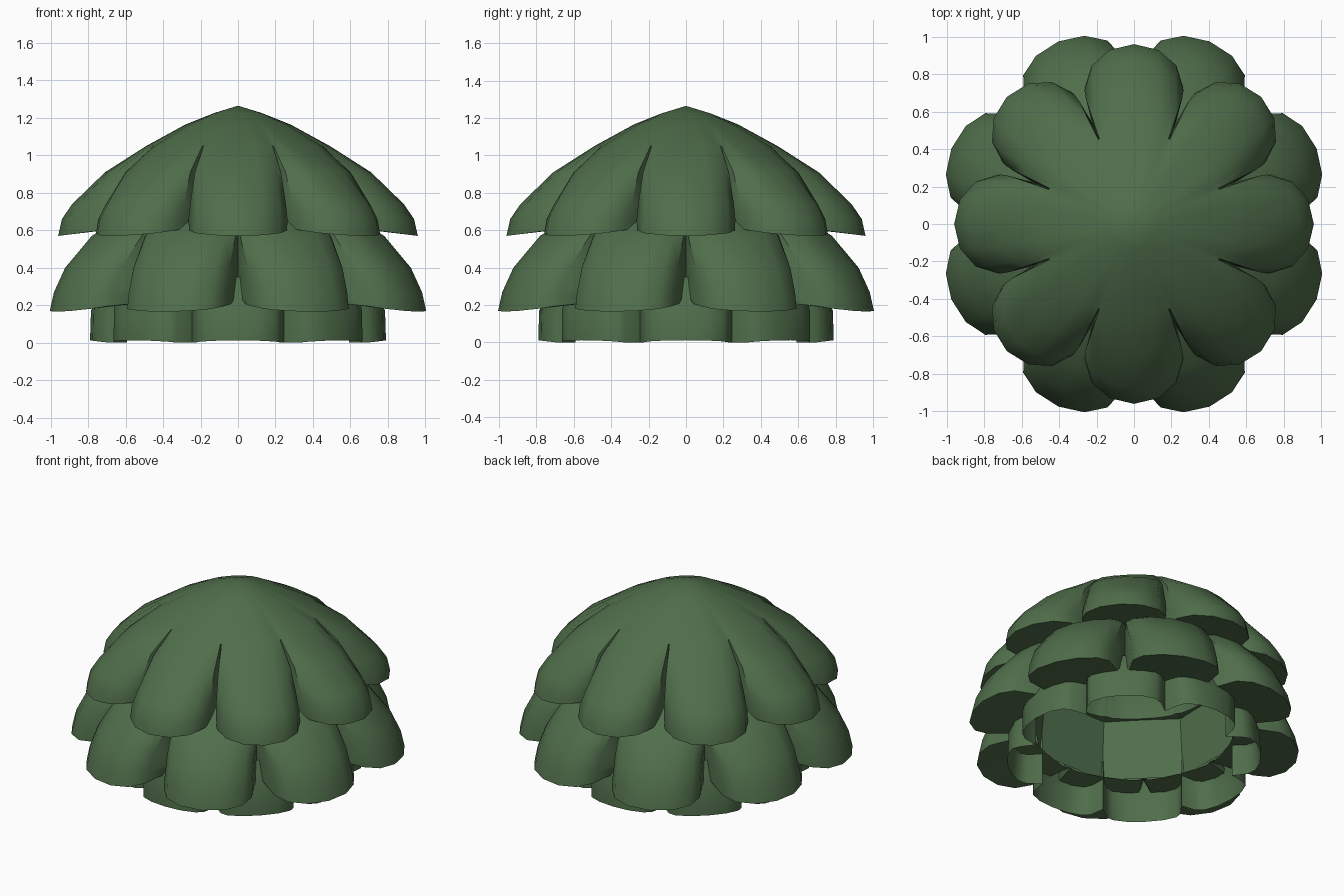
import bpy, bmesh, math
from math import sin, cos, pi
from mathutils import Vector, Matrix

cube = bpy.data.objects.get("Cube")
if cube:
    bpy.data.objects.remove(cube)

green = bpy.data.materials.new("leaf_green")
green.use_nodes = True
GREEN = (0.08, 0.155, 0.07, 1)
green.diffuse_color = GREEN
bsdf = green.node_tree.nodes["Principled BSDF"]
bsdf.inputs["Base Color"].default_value = GREEN
bsdf.inputs["Roughness"].default_value = 0.8

PETALS = 8
STEP = 2 * pi / PETALS
ARC = 6  # segments across one petal


def circle(z, r):
    """Plain round ring described as a ring without notches."""
    return (z, r, r * 0.375, r * 0.924, r, 0, 0)


def octagon(z, r):
    """Flat-sided ring with its corners at the notches."""
    return (z, r * 0.924, r * 0.375, r * 0.924, r, 0, 0)


def petal_ring(z, tip, half_width, shoulder, valley, droop, lift, turn):
    """Scalloped ring: rounded petals with a notch point between neighbours."""
    points = []
    for p in range(PETALS):
        spin = Matrix.Rotation(p * STEP + turn, 3, 'Z')
        for i in range(ARC + 1):
            a = -pi / 2 + pi * i / ARC
            local = Vector((shoulder + (tip - shoulder) * cos(a),
                            half_width * sin(a), z + droop * (1 - cos(a))))
            points.append(spin @ local)
        points.append(spin @ Vector((valley * cos(STEP / 2), valley * sin(STEP / 2), z + lift)))
    return points


def build_tier(name, rings, turn):
    """Skin consecutive rings into one tier of petals."""
    bm = bmesh.new()
    loops = [[bm.verts.new(p) for p in petal_ring(*ring, turn)] for ring in rings]
    for upper, lower in zip(loops, loops[1:]):
        n = len(upper)
        for i in range(n):
            j = (i + 1) % n
            bm.faces.new((upper[i], lower[i], lower[j], upper[j]))
    bmesh.ops.remove_doubles(bm, verts=bm.verts, dist=0.002)
    mesh = bpy.data.meshes.new(name)
    bm.to_mesh(mesh)
    bm.free()
    mesh.materials.append(green)
    obj = bpy.data.objects.new(name, mesh)
    bpy.context.collection.objects.link(obj)
    bpy.ops.object.select_all(action='DESELECT')
    obj.select_set(True)
    bpy.context.view_layer.objects.active = obj
    bpy.ops.object.shade_smooth_by_angle(angle=math.radians(38))


# Ring values: height, tip, half width, shoulder, valley, edge droop, valley lift
build_tier("top_petals", [
    circle(1.265, 0), circle(1.225, 0.13), circle(1.165, 0.28), circle(1.05, 0.49),
    (0.91, 0.71, 0.23, 0.59, 0.55, 0, 0),
    (0.74, 0.885, 0.256, 0.665, 0.58, 0, 0),
    (0.66, 0.94, 0.264, 0.71, 0.59, 0, 0),
    (0.57, 0.96, 0.262, 0.73, 0.60, 0.03, 0.05),
    # underside ledge and hollow inside
    circle(0.62, 0.56), circle(0.85, 0.5), circle(1.05, 0.3), circle(1.12, 0),
], 0)

build_tier("middle_petals", [
    circle(0.7, 0.57),
    (0.57, 0.81, 0.262, 0.665, 0.63, 0, 0),
    (0.40, 0.965, 0.276, 0.79, 0.66, 0, 0),
    (0.27, 1.03, 0.28, 0.845, 0.67, 0, 0),
    (0.165, 1.055, 0.28, 0.865, 0.68, 0.03, 0.08),
    # underside ledge
    circle(0.22, 0.62),
], STEP / 2)

build_tier("inner_wall", [octagon(0.63, 0.62), octagon(0.22, 0.66)], 0)

build_tier("bottom_petals", [
    (0.35, 0.70, 0.225, 0.67, 0.64, 0, 0),
    (0.17, 0.785, 0.23, 0.69, 0.64, 0, 0),
    (0.012, 0.79, 0.23, 0.69, 0.64, -0.012, -0.012),
], 0)
